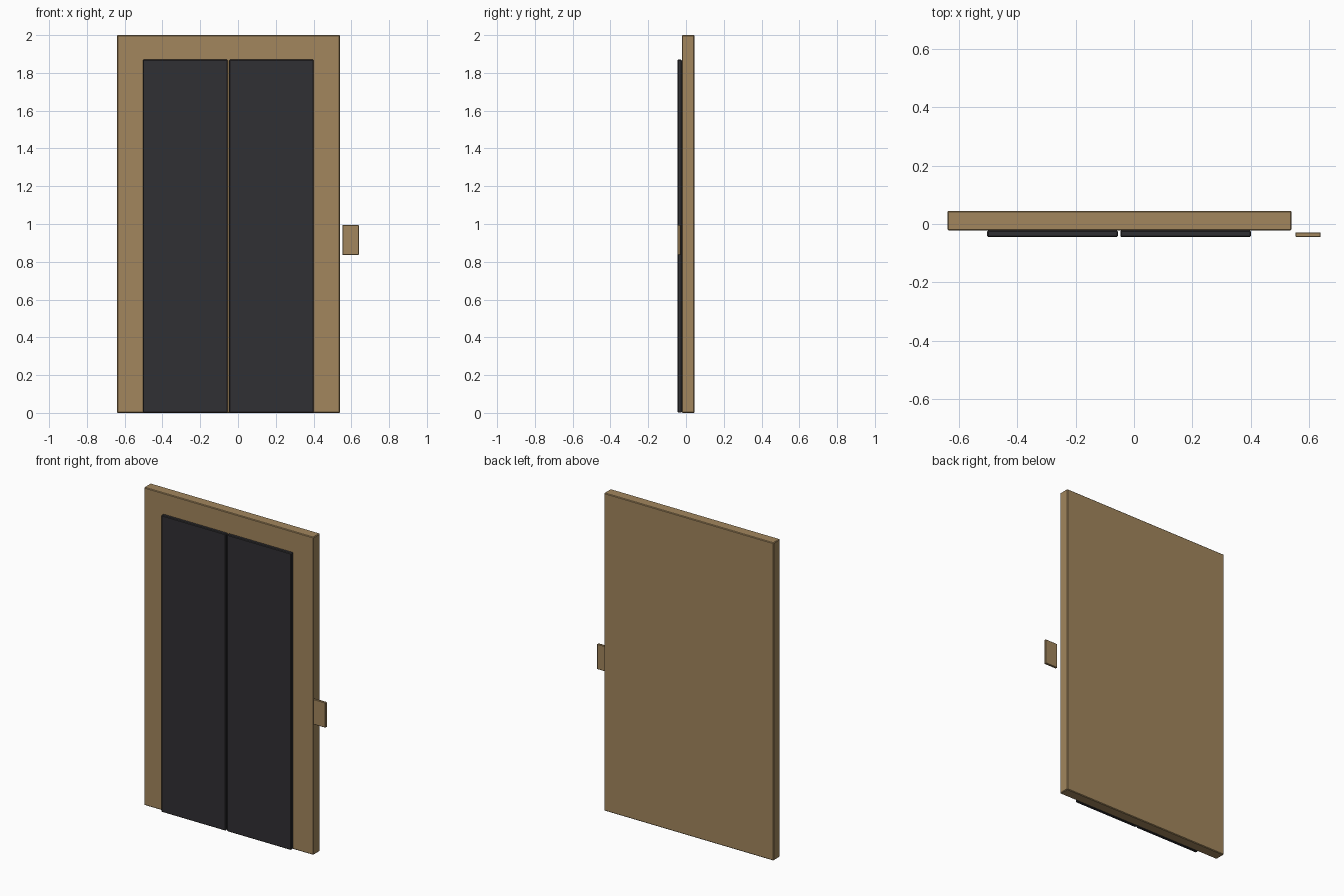
import bpy

if "Cube" in bpy.data.objects:
    bpy.data.objects.remove(bpy.data.objects["Cube"])


def material(name, rgb):
    mat = bpy.data.materials.new(name)
    mat.diffuse_color = (*rgb, 1)
    mat.use_nodes = True
    mat.node_tree.nodes["Principled BSDF"].inputs["Base Color"].default_value = mat.diffuse_color
    return mat


def box(name, x, y, z, mat, bevel=0.004):
    """Chamfered box spanning the given (min, max) ranges."""
    spans = (x, y, z)
    bpy.ops.mesh.primitive_cube_add(size=1, location=[(a + b) / 2 for a, b in spans])
    obj = bpy.context.object
    obj.name = name
    obj.scale = [b - a for a, b in spans]
    bpy.ops.object.transform_apply(location=False, rotation=False, scale=True)
    mod = obj.modifiers.new("edge_chamfer", "BEVEL")
    mod.width = bevel
    mod.segments = 1
    obj.data.materials.append(mat)
    return obj


bronze = material("bronze", (0.36, 0.24, 0.11))
dark = material("dark_metal", (0.03, 0.029, 0.033))

# Solid surround behind the doors
box("door_surround", (-0.64, 0.54), (-0.022, 0.045), (0, 2), bronze)

# Pair of sliding door leaves with a narrow gap, mirrored about the opening centre
centre = -0.051
for side, name in ((-1, "left_door"), (1, "right_door")):
    xs = sorted((centre + side * 0.004, centre + side * 0.452))
    box(name, xs, (-0.045, -0.022), (0.002, 1.87), dark)

# Call button plate beside the surround
box("call_plate", (0.553, 0.64), (-0.044, -0.029), (0.836, 0.994), bronze, 0.002)
